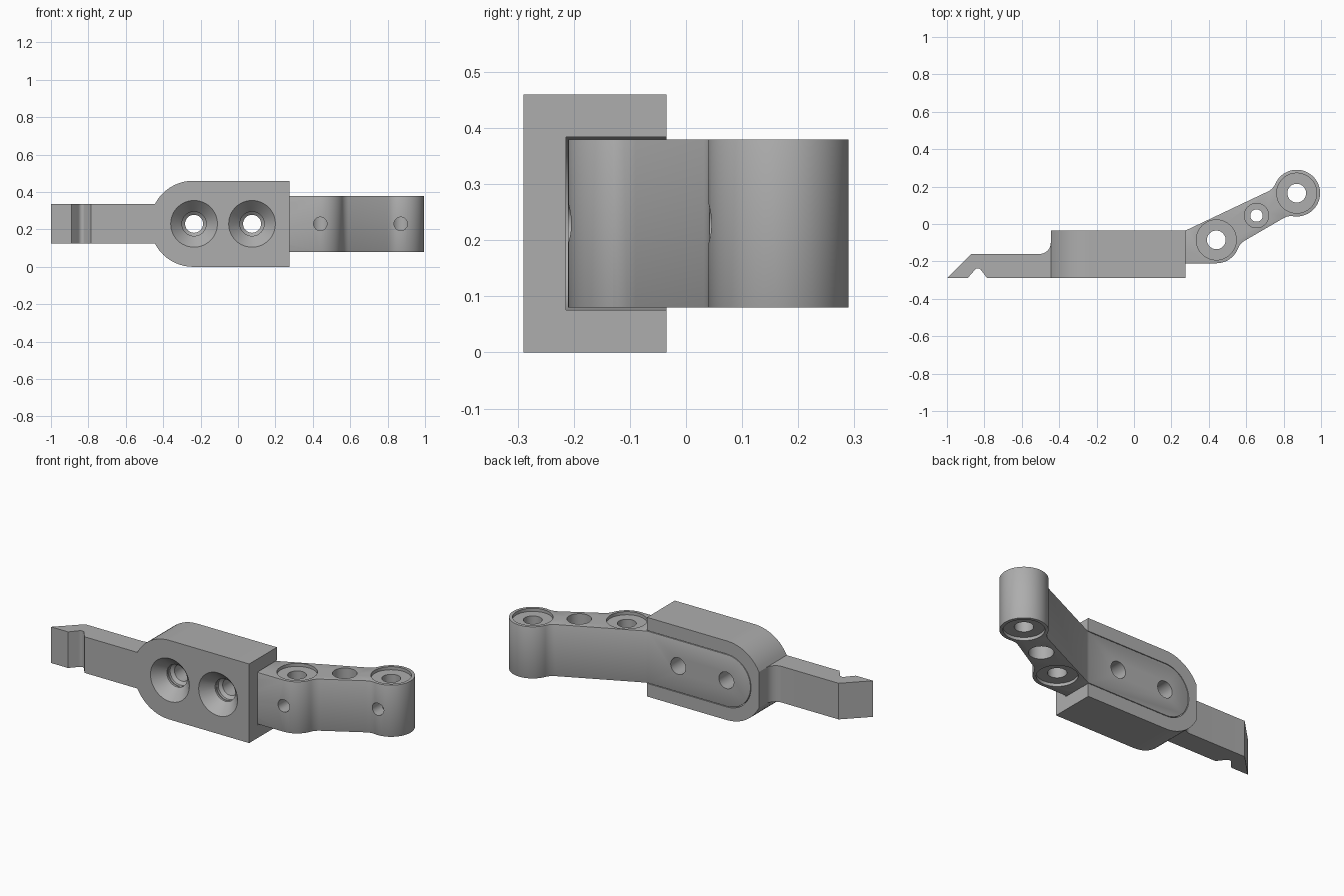
import bpy, bmesh
from math import radians, cos, sin
from mathutils import Vector

if "Cube" in bpy.data.objects:
    bpy.data.objects.remove(bpy.data.objects["Cube"])

grey = bpy.data.materials.new("satin grey")
grey.use_nodes = True
COLOUR = (0.42, 0.42, 0.42, 1)
grey.diffuse_color = COLOUR
grey.node_tree.nodes["Principled BSDF"].inputs["Base Color"].default_value = COLOUR

MID = 0.23                       # height of the centre line
HUB_A, HUB_B = Vector((0.44, -0.085)), Vector((0.87, 0.165))


def finish(name, bm):
    bmesh.ops.recalc_face_normals(bm, faces=bm.faces)
    mesh = bpy.data.meshes.new(name)
    bm.to_mesh(mesh)
    bm.free()
    mesh.materials.append(grey)
    obj = bpy.data.objects.new(name, mesh)
    bpy.context.collection.objects.link(obj)
    return obj


def arc(centre, r, start, end, step=6):
    n = max(2, round(abs(end - start) / step))
    angles = [radians(start + (end - start) * i / n) for i in range(n + 1)]
    return [(centre[0] + r * cos(a), centre[1] + r * sin(a)) for a in angles]


def polar(centre, r, angle):
    return centre + r * Vector((cos(radians(angle)), sin(radians(angle))))


def extrude(name, points, low, high, axis):
    """Extrude an xy outline along z, or an xz outline along y."""
    place = (lambda p, h: (p[0], p[1], h)) if axis == "z" else (lambda p, h: (p[0], h, p[1]))
    bm = bmesh.new()
    face = bm.faces.new([bm.verts.new(place(p, low)) for p in points])
    extruded = bmesh.ops.extrude_face_region(bm, geom=[face])["geom"]
    bmesh.ops.translate(bm, vec=place((0, 0), high - low),
                        verts=[v for v in extruded if isinstance(v, bmesh.types.BMVert)])
    return finish(name, bm)


def turned(name, centre, rings, axis, n=48):
    """Closed turned solid from (radius, position along axis) rings."""
    bm = bmesh.new()
    loops = []
    for r, h in rings:
        circle = arc(centre, r, 0, 360, 360 / n)[:-1]
        loops.append([bm.verts.new((x, y, h) if axis == "z" else (x, h, y)) for x, y in circle])
    for a, b in zip(loops, loops[1:]):
        for i in range(n):
            bm.faces.new((a[i], a[(i + 1) % n], b[(i + 1) % n], b[i]))
    bm.faces.new(loops[0])
    bm.faces.new(loops[-1])
    return finish(name, bm)


def apply_modifier(obj, mod):
    bpy.ops.object.select_all(action="DESELECT")
    obj.select_set(True)
    bpy.context.view_layer.objects.active = obj
    bpy.ops.object.modifier_apply(modifier=mod.name)


def combine(obj, other, operation="DIFFERENCE"):
    mod = obj.modifiers.new("combine", "BOOLEAN")
    mod.operation, mod.solver, mod.object = operation, "EXACT", other
    apply_modifier(obj, mod)
    bpy.data.objects.remove(other)


def smooth(obj):
    bpy.ops.object.select_all(action="DESELECT")
    obj.select_set(True)
    bpy.context.view_layer.objects.active = obj
    bpy.ops.object.shade_smooth_by_angle(angle=radians(25))


def stadium(r):
    return arc((-0.24, MID), r, 90, 270) + [(1.2, MID - r), (1.2, MID + r)]


# Mounting block with a rounded end, joined to the latch tongue
block = extrude("mounting_block",
                arc((-0.24, MID), 0.23, 90, 153) + arc((-0.24, MID), 0.23, 207, 270)
                + [(0.275, 0), (0.275, 0.46)], -0.29, -0.035, "y")
tongue = extrude("latch_tongue",
                 [(-1, -0.29), (-0.89, -0.29), (-0.855, -0.25)]
                 + arc((-0.835, -0.257), 0.02, 140, 40, 20)
                 + [(-0.785, -0.29), (-0.42, -0.29), (-0.42, -0.1)]
                 + arc((-0.505, -0.1), 0.06, 0, -90) + [(-0.87, -0.16)],
                 0.125, 0.335, "z")
combine(block, tongue, "UNION")
combine(block, extrude("pocket", stadium(0.154), -0.214, 0.1, "y"))

# Hinge arm outline: straight bar, then two hubs joined by a tapered web
outline = ([(-0.6, -0.035), (-0.6, -0.21)]
           + arc(HUB_A, 0.125, -90, -21)
           + arc(polar(HUB_A, 0.205, -21.1), 0.08, 158.9, 120.2)
           + arc(polar(HUB_B, 0.205, 261.5), 0.08, 120.2, 81.5)
           + arc(HUB_B, 0.125, -98, 156)
           + arc(polar(HUB_B, 0.205, 156.7), 0.08, 336.7, 294.6)
           + [(0.29, -0.028), (0.27, -0.035)])
arm = extrude("hinge_arm", outline, 0.05, 0.5, "z")
combine(arm, extrude("arm_limits", stadium(0.15), -0.6, 0.6, "y"), "INTERSECT")
edge = arm.modifiers.new("edge", "BEVEL")
edge.width, edge.segments, edge.limit_method, edge.angle_limit = 0.007, 2, "ANGLE", radians(40)
apply_modifier(arm, edge)

# Countersunk mounting screw holes through block and arm
for x in (-0.235, 0.075):
    combine(block, turned("countersink", (x, MID),
            [(0.128, -0.292), (0.125, -0.29), (0.065, -0.225), (0.065, -0.2)], "y"))
    combine(arm, turned("screw_hole", (x, MID),
            [(0.065, -0.25), (0.065, -0.195), (0.048, -0.18), (0.048, 0.1)], "y"))

# Pivot holes with shallow seats on both faces of the hubs
for hub in (HUB_A, HUB_B):
    combine(arm, turned("pivot_hole", hub,
            [(0.107, 0), (0.107, 0.098), (0.05, 0.098), (0.05, 0.362),
             (0.107, 0.362), (0.107, 0.5)], "z"))
    combine(arm, turned("set_screw_hole", (hub.x, MID),
            [(0.036, hub.y - 0.2), (0.036, hub.y)], "y", 32))

# Stepped hole in the web between the hubs
combine(arm, turned("web_hole", (0.655, 0.045),
        [(0.065, 0), (0.065, 0.16), (0.033, 0.16), (0.033, 0.3),
         (0.065, 0.3), (0.065, 0.5)], "z"))

for part in (block, arm):
    smooth(part)
